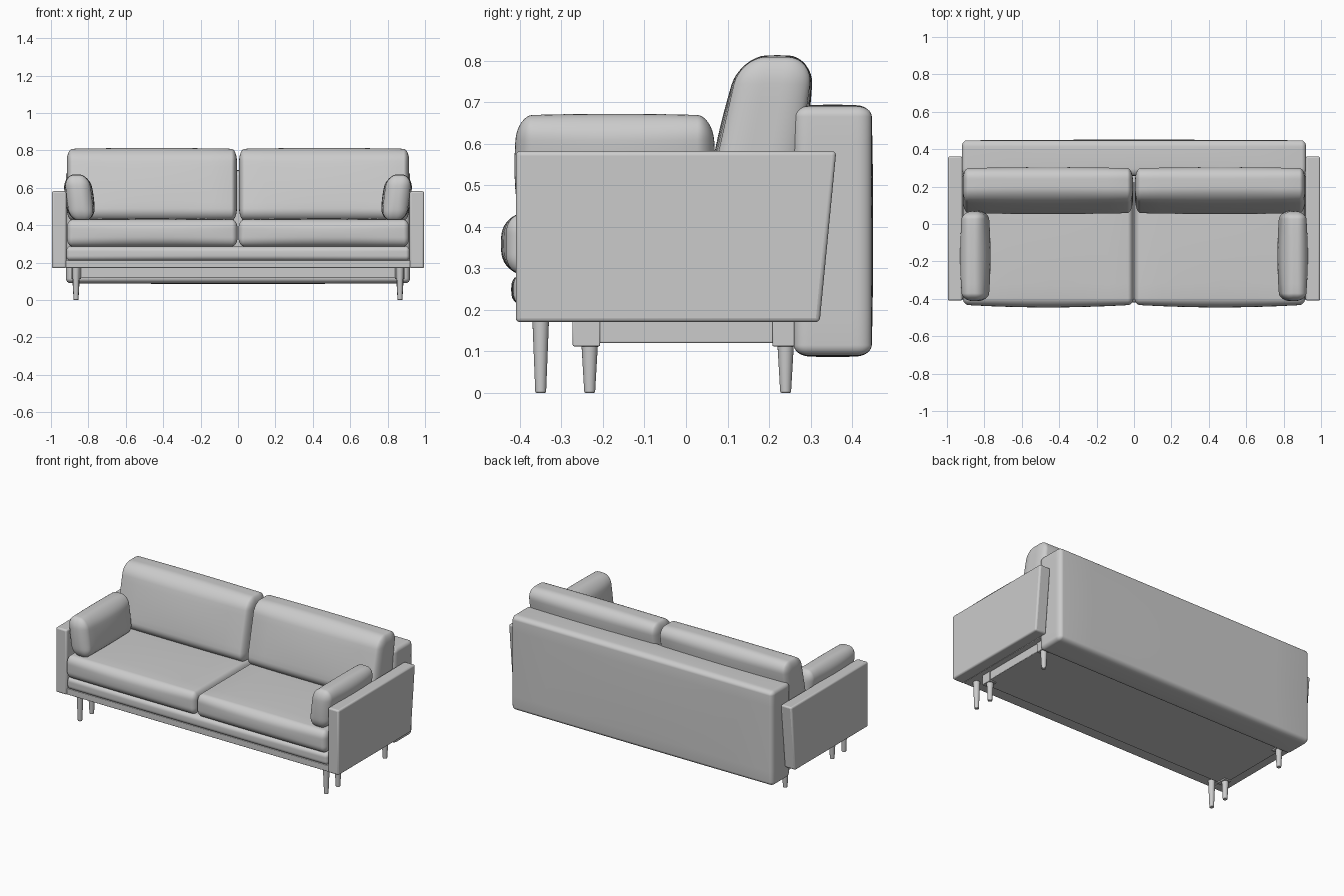
import bpy, bmesh, math
from mathutils import Vector, Matrix

if "Cube" in bpy.data.objects:
    bpy.data.objects.remove(bpy.data.objects["Cube"])


def finish(bm, name, angle=40):
    bmesh.ops.recalc_face_normals(bm, faces=bm.faces)
    me = bpy.data.meshes.new(name)
    bm.to_mesh(me)
    bm.free()
    ob = bpy.data.objects.new(name, me)
    bpy.context.collection.objects.link(ob)
    bpy.ops.object.select_all(action='DESELECT')
    ob.select_set(True)
    bpy.context.view_layer.objects.active = ob
    bpy.ops.object.shade_smooth_by_angle(angle=math.radians(angle))
    return ob


def bevel(ob, width, segments=3):
    m = ob.modifiers.new("bevel", 'BEVEL')
    m.width, m.segments = width, segments
    m.limit_method = 'ANGLE'


def box(name, lo, hi, width=0.003):
    bm = bmesh.new()
    bmesh.ops.create_cube(bm, size=1)
    for v in bm.verts:
        v.co = Vector([l + (c + 0.5) * (h - l) for c, l, h in zip(v.co, lo, hi)])
    ob = finish(bm, name)
    bevel(ob, width, 2)
    return ob


def soft_box(name, lo, hi, radius, bulge=(0, 0, 0), shape=None):
    """Rounded upholstered block; shape(p) optionally deforms each point."""
    lo, hi, r = Vector(lo), Vector(hi), Vector(radius)
    mid, half = (lo + hi) / 2, (hi - lo) / 2
    bm = bmesh.new()
    bmesh.ops.create_cube(bm, size=2)
    bmesh.ops.subdivide_edges(bm, edges=bm.edges[:], cuts=15, use_grid_fill=True)
    for v in bm.verts:
        inner, d = Vector(), Vector()
        for i, t in enumerate(v.co):
            a, s = abs(t), math.copysign(1, t)
            inner[i] = s * (half[i] - r[i]) * min(1, a / 0.5)
            d[i] = s * math.tan(math.pi / 4 * max(0, (a - 0.5) / 0.5))
        d.normalize()
        p = Vector([inner[i] + d[i] * r[i] for i in range(3)])
        n = [p[i] / half[i] for i in range(3)]
        for i in range(3):
            j, k = (i + 1) % 3, (i + 2) % 3
            p[i] += n[i] * bulge[i] * (1 - n[j] ** 2) * (1 - n[k] ** 2)
        v.co = mid + p
        if shape:
            v.co = shape(v.co.copy())
    return finish(bm, name, 60)


def leg(name, x, y, top):
    bm = bmesh.new()
    bmesh.ops.create_cone(bm, cap_ends=True, segments=20, radius1=0.013,
                          radius2=0.020, depth=top,
                          matrix=Matrix.Translation((x, y, top / 2)))
    bevel(finish(bm, name), 0.003, 2)


def arm(name, side):
    bm = bmesh.new()
    profile = [(-0.41, 0.17), (0.322, 0.17), (0.362, 0.582), (-0.41, 0.582)]
    face = bm.faces.new([bm.verts.new((side * 0.918, y, z)) for y, z in profile])
    ext = bmesh.ops.extrude_face_region(bm, geom=[face])
    for g in ext['geom']:
        if isinstance(g, bmesh.types.BMVert):
            g.co.x = side * 0.995
    bevel(finish(bm, name), 0.01)


# Back cushions lean backwards and thin out towards the top
def lean(p):
    t = (p.z - 0.43) / 0.385
    return Vector((p.x, 0.15 + 0.07 * t + p.y * (1.03 - 0.15 * t), p.z))


# Bolsters tip outwards at the top
def tip(side):
    return lambda p: Vector((p.x + side * 0.12 * (p.z - 0.55), p.y, p.z))


# Frame and upholstered base
soft_box("backrest", (-0.92, 0.26, 0.09), (0.92, 0.447, 0.69),
         (0.025, 0.035, 0.025), (0, 0.004, 0.004))
box("base_rail", (-0.92, -0.405, 0.172), (0.92, 0.27, 0.212))
soft_box("base_pad", (-0.918, -0.415, 0.21), (0.918, 0.27, 0.287),
         (0.02, 0.025, 0.025), (0, 0.006, 0))
box("under_frame", (-0.885, -0.27, 0.12), (0.885, 0.262, 0.175))

for side, label in ((-1, "left"), (1, "right")):
    def span(a, b):
        return sorted((side * a, side * b))

    arm(label + "_arm", side)
    # Cushions
    x0, x1 = span(0.003, 0.915)
    soft_box(label + "_seat_cushion", (x0, -0.432, 0.287), (x1, 0.25, 0.43),
             (0.03, 0.035, 0.045), (0, 0.014, 0.008))
    x0, x1 = span(0.006, 0.915)
    soft_box(label + "_back_cushion", (x0, -0.1, 0.425), (x1, 0.1, 0.808),
             (0.03, 0.07, 0.065), (0, 0.012, 0.005), lean)
    x0, x1 = span(0.785, 0.912)
    soft_box(label + "_bolster", (x0, -0.405, 0.425), (x1, 0.062, 0.668),
             (0.05, 0.035, 0.06), (0.014, 0.008, 0.004), tip(side))
    # Legs with mounting blocks
    leg(label + "_front_leg", side * 0.866, -0.35, 0.175)
    for y, part in ((-0.232, "_inner_leg"), (0.24, "_rear_leg")):
        leg(label + part, side * 0.866, y, 0.12)
        x0, x1 = span(0.84, 0.89)
        y0, y1 = (-0.273, -0.207) if y < 0 else (0.208, 0.264)
        box(label + part + "_block", (x0, y0, 0.112), (x1, y1, 0.175))
